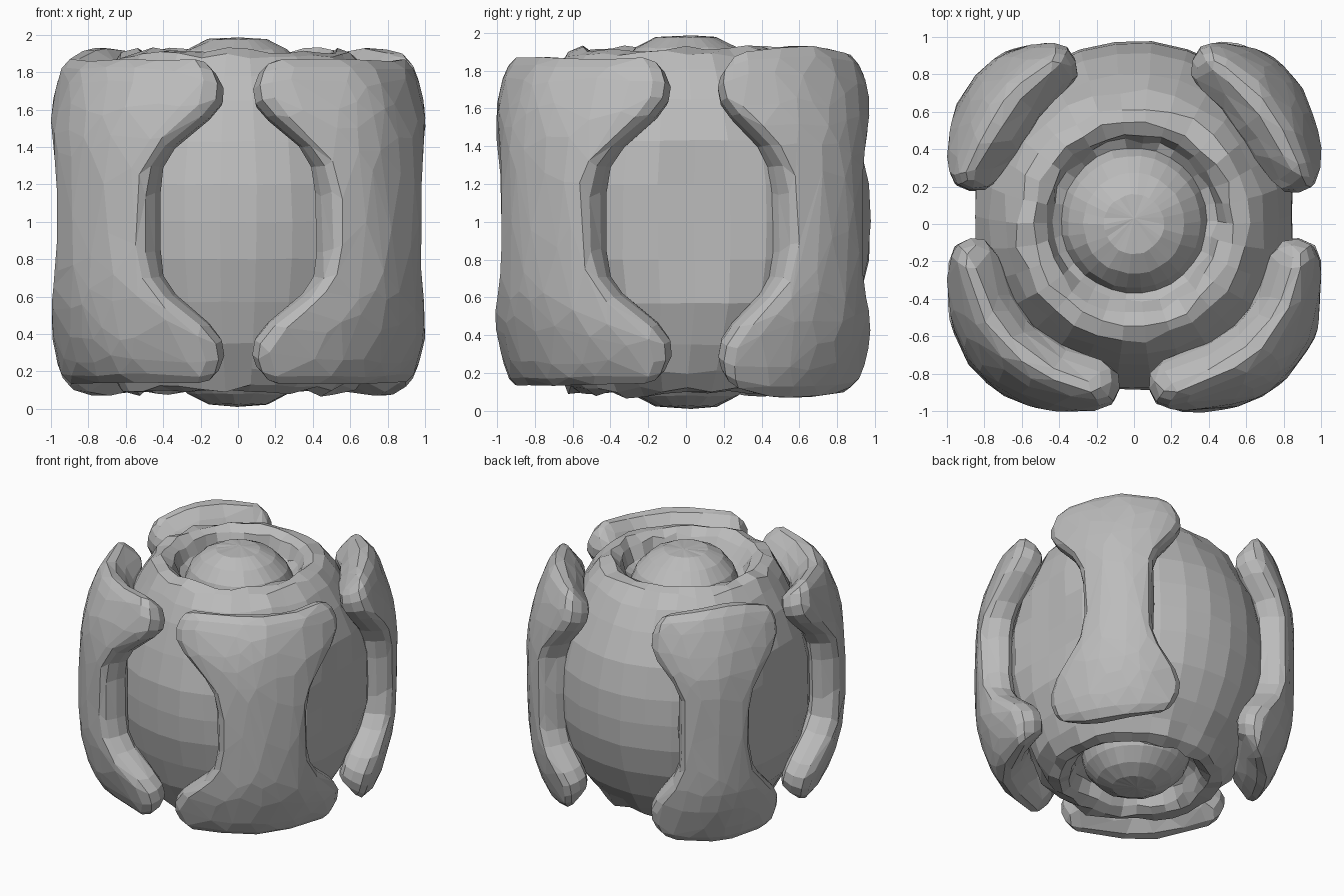
import bpy, bmesh, math, random
from mathutils import Vector

if "Cube" in bpy.data.objects:
    bpy.data.objects.remove(bpy.data.objects["Cube"])

random.seed(4)
grey = bpy.data.materials.new("stone_grey")
grey.diffuse_color = (0.5, 0.5, 0.5, 1)
grey.use_nodes = True
grey.node_tree.nodes["Principled BSDF"].inputs["Base Color"].default_value = grey.diffuse_color


def finish(name, bm, jitter=0.0):
    """Turn a bmesh into a flat-shaded object with slightly rough facets."""
    for v in bm.verts:
        v.co += Vector([random.uniform(-jitter, jitter) for _ in range(3)])
    bmesh.ops.recalc_face_normals(bm, faces=bm.faces)
    mesh = bpy.data.meshes.new(name)
    bm.to_mesh(mesh)
    bm.free()
    mesh.materials.append(grey)
    obj = bpy.data.objects.new(name, mesh)
    bpy.context.collection.objects.link(obj)
    return obj


# Upper half of the core profile: belly, rim, groove, domed button (radius, height)
HALF = [(0.935, 0.0), (0.925, 0.2), (0.87, 0.43), (0.78, 0.65), (0.70, 0.80),
        (0.625, 0.89), (0.54, 0.915), (0.48, 0.87), (0.435, 0.77), (0.39, 0.74),
        (0.355, 0.83), (0.27, 0.92), (0.16, 0.975)]


def core(name, sides=30):
    """Lathed ball with a ringed button at each end and flattened sides."""
    profile = [(r, -z) for r, z in HALF[:0:-1]] + HALF
    bm = bmesh.new()
    rows = []
    for r, z in profile:
        shift = 0.045 * min(1, max(0, (0.95 - abs(z)) / 0.5))
        rough = 0.02 if r > 0.4 and abs(z) > 0.7 else 0.0
        row = []
        for i in range(sides):
            a = math.tau * i / sides
            k = r + random.uniform(-rough, rough)
            x = max(-0.845, min(0.845, k * math.cos(a)))
            y = max(-0.895, k * math.sin(a) + shift)
            lift = random.uniform(-rough, rough)
            row.append(bm.verts.new((x, y, 1 + z + lift)))
        rows.append(row)
    for p, q in zip(rows, rows[1:]):
        for i in range(sides):
            j = (i + 1) % sides
            bm.faces.new((p[i], p[j], q[j], q[i]))
    for row, z in ((rows[0], 0.01), (rows[-1], 1.985)):
        tip = bm.verts.new((0, 0.03, z))
        for i in range(sides):
            bm.faces.new((row[i], row[(i + 1) % sides], tip))
    return finish(name, bm, 0.004)


# Upper half of a plate: height fraction, width fraction, radius scale
ROWS = [(1.0, 0.84, 0.89), (0.93, 0.96, 0.97), (0.73, 1.05, 1.01),
        (0.55, 0.76, 1.03), (0.36, 0.45, 1.035), (0.0, 0.43, 1.035)]
PROFILE = [(-h, w, s) for h, w, s in ROWS] + ROWS[-2::-1]


def corner_plate(name, side, front, mid_deg, half_deg, half_height,
                 crown, waist_shift, cols=8):
    """Curved plate wrapped round a corner, narrow waist and flared ends."""
    bm = bmesh.new()
    grid, depth, spread = [], {}, {}
    for h, w, s in PROFILE:
        row = []
        for c in range(cols + 1):
            t = 2 * c / cols - 1
            a = math.radians(mid_deg + waist_shift * (1 - abs(h)) + t * half_deg * w)
            ca, sa = math.cos(a), math.sin(a)
            r = s / (ca ** 3 + sa ** 3) ** (1 / 3)
            bulge = abs(h) ** 3 * (1 - t * t)
            r -= 0.09 * bulge                           # crown leans inward
            z = 1 + h * (half_height + crown * bulge)
            v = bm.verts.new((side * r * ca, front * r * sa, z))
            depth[v] = 0.23 + 0.09 * bulge
            # the waist wall slopes outward toward the core
            flare = 0.1 * t * max(0, 1 - abs(h) / 0.7)
            spread[v] = Vector((-side * sa, front * ca, 0)) * flare
            row.append(v)
        grid.append(row)
    for p, q in zip(grid, grid[1:]):
        for c in range(cols):
            bm.faces.new((p[c], p[c + 1], q[c + 1], q[c]))
    bmesh.ops.recalc_face_normals(bm, faces=bm.faces)
    mid = grid[len(grid) // 2][cols // 2]
    mid.normal_update()
    if mid.normal.x * side < 0:
        bmesh.ops.reverse_faces(bm, faces=bm.faces)
    # thicken inward: copy the sheet and bridge the border
    outer = list(bm.faces)
    border = [e for e in bm.edges if e.is_boundary]
    bm.normal_update()
    inner = {v: bm.verts.new(v.co - v.normal * depth[v] + spread[v])
             for v in list(bm.verts)}
    for f in outer:
        bm.faces.new([inner[v] for v in reversed(f.verts)])
    for e in border:
        a, b = e.verts
        bm.faces.new((a, b, inner[b], inner[a]))
    obj = finish(name, bm, 0.014)
    sub = obj.modifiers.new("rounding", 'SUBSURF')
    sub.levels = sub.render_levels = 1
    dec = obj.modifiers.new("facets", 'DECIMATE')
    dec.ratio = 0.35
    return obj


# Central ball with its rimmed buttons
core("core")

# Four corner plates, the rear pair narrower with taller crowns
for label, side in (("left", -1), ("right", 1)):
    corner_plate("front_plate_" + label, side, -1, 45, 40, 0.905, 0.0, 0)
    corner_plate("rear_plate_" + label, side, 1, 40, 30, 0.9, 0.085, 4)
